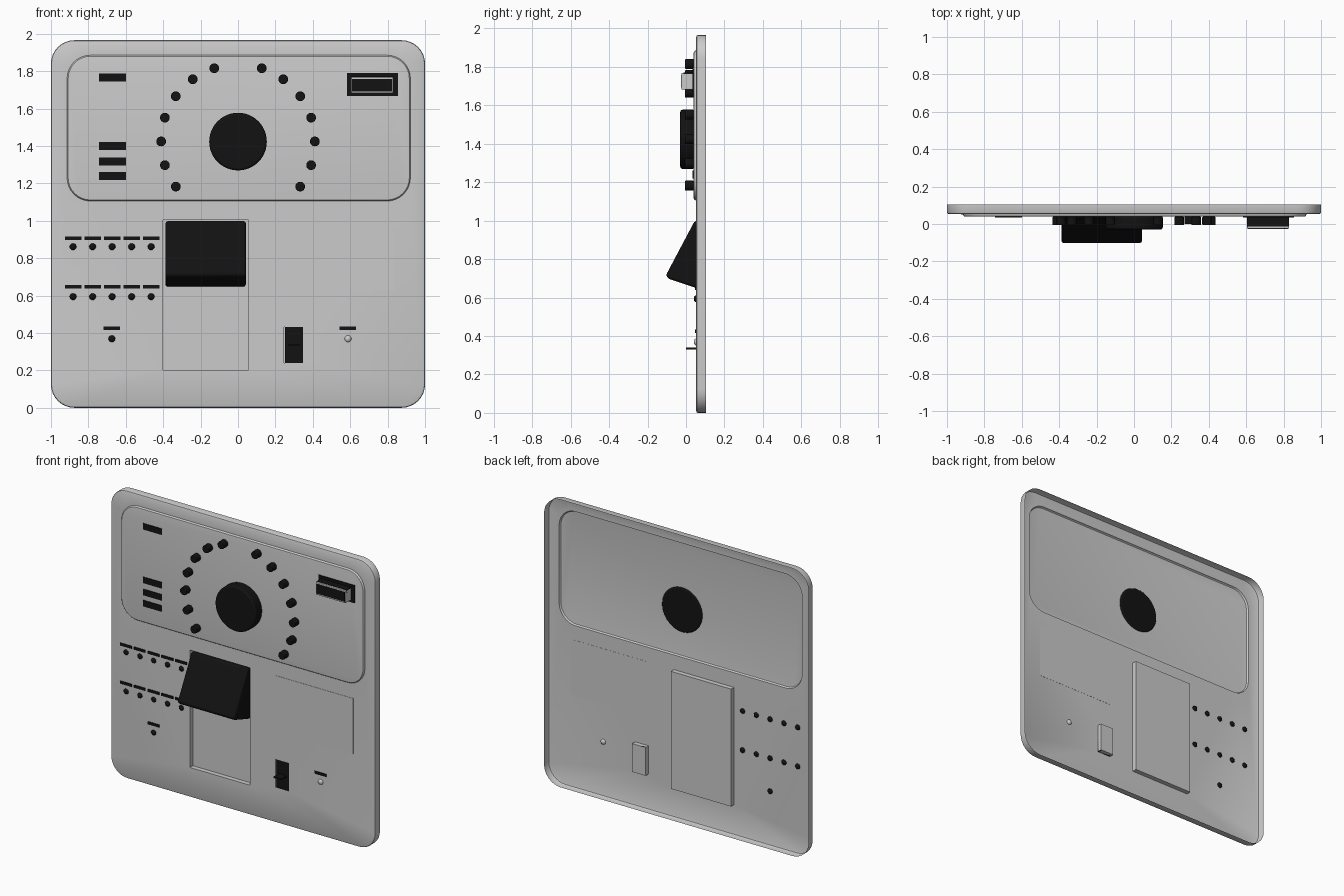
import bpy, bmesh
from math import pi, sin, cos, radians
from mathutils import Matrix

if "Cube" in bpy.data.objects:
    bpy.data.objects.remove(bpy.data.objects["Cube"])


def material(name, v):
    m = bpy.data.materials.new(name)
    m.diffuse_color = (v, v, v, 1)
    m.use_nodes = True
    m.node_tree.nodes["Principled BSDF"].inputs["Base Color"].default_value = m.diffuse_color
    return m


BLACK = material("black", 0.006)
SCREEN = material("screen_grey", 0.55)
GREY = material("light_grey", 0.8)
FRONT, PANEL = 0.053, 0.040  # y of the main face and of the raised panel


def finish(name, bm, mats=(), bevel=0, segs=3):
    me = bpy.data.meshes.new(name)
    bmesh.ops.recalc_face_normals(bm, faces=bm.faces)
    bm.to_mesh(me)
    bm.free()
    ob = bpy.data.objects.new(name, me)
    bpy.context.collection.objects.link(ob)
    for m in mats:
        me.materials.append(m)
    if bevel:
        mod = ob.modifiers.new("bevel", 'BEVEL')
        mod.width, mod.segments = bevel, segs
        mod.limit_method, mod.angle_limit = 'ANGLE', radians(30)
    bpy.ops.object.select_all(action='DESELECT')
    ob.select_set(True)
    bpy.context.view_layer.objects.active = ob
    bpy.ops.object.shade_smooth_by_angle(angle=radians(35))
    return ob


def box(name, x0, x1, y0, y1, z0, z1, mat, bevel=0):
    bm = bmesh.new()
    bmesh.ops.create_cube(bm, size=1, matrix=Matrix.LocRotScale(
        ((x0 + x1) / 2, (y0 + y1) / 2, (z0 + z1) / 2), None, (x1 - x0, y1 - y0, z1 - z0)))
    return finish(name, bm, [mat], bevel)


def knob(name, x, z, r, y0, y1, mat, bevel=0, n=24):
    bm = bmesh.new()
    bmesh.ops.create_cone(bm, cap_ends=True, segments=n, radius1=r, radius2=r, depth=y1 - y0,
                          matrix=Matrix.Translation((x, (y0 + y1) / 2, z)) @ Matrix.Rotation(pi / 2, 4, 'X'))
    return finish(name, bm, [mat], bevel)


def lamp(name, x, z, mat):
    bm = bmesh.new()
    bmesh.ops.create_uvsphere(bm, u_segments=16, v_segments=10, radius=0.018,
                              matrix=Matrix.LocRotScale((x, FRONT, z), None, (1, 0.7, 1)))
    return finish(name, bm, [mat])


def ring(bm, rect, r, y, inset=0):
    x0, x1, z0, z1 = rect
    x0, x1, z0, z1 = x0 + inset, x1 - inset, z0 + inset, z1 - inset
    if r == 0:
        pts = [(x1, z1), (x0, z1), (x0, z0), (x1, z0)]
    else:
        r -= inset
        pts = []
        for k, (cx, cz) in enumerate([(x1 - r, z1 - r), (x0 + r, z1 - r), (x0 + r, z0 + r), (x1 - r, z0 + r)]):
            for i in range(9):
                a = pi / 2 * (k + i / 8)
                pts.append((cx + r * cos(a), cz + r * sin(a)))
    return [bm.verts.new((x, y, z)) for x, z in pts]


def bridge(bm, rings):
    for a, b in zip(rings, rings[1:]):
        n = len(a)
        for i in range(n):
            j = (i + 1) % n
            bm.faces.new((a[i], a[j], b[j], b[i]))


# Housing: open-backed shell with raised panel and two pockets
bm = bmesh.new()
plate, panel = (-1, 1, 0, 1.965), (-0.914, 0.922, 1.105, 1.885)
cradle, slot = (-0.40, 0.055, 0.203, 1.005), (0.246, 0.348, 0.24, 0.433)
outer = [ring(bm, plate, 0.125, y, d) for y, d in ((0.104, 0), (0.062, 0), (0.056, 0.003), (FRONT, 0.01))]
raised = [ring(bm, panel, 0.125, y, d) for y, d in ((FRONT, 0), (0.045, 0.002), (0.041, 0.006), (PANEL, 0.012))]
pocket = [ring(bm, cradle, 0, y) for y in (FRONT, 0.085)]
hole = [ring(bm, slot, 0, y) for y in (FRONT, 0.085)]
for rings in (outer, raised, pocket, hole):
    bridge(bm, rings)
for rings in (raised, pocket, hole):
    bm.faces.new(rings[-1])
edges = []
for loop in (outer[-1], raised[0], pocket[0], hole[0]):
    edges += [bm.edges.get((loop[i - 1], loop[i])) for i in range(len(loop))]
bmesh.ops.triangle_fill(bm, use_beauty=True, use_dissolve=False, edges=edges, normal=(0, -1, 0))
finish("housing", bm, [GREY])

# Dial and the arc of indicator studs
knob("dial", 0, 1.423, 0.154, -0.03, 0.046, BLACK, 0.012, 48)
for i in range(7):
    a = radians(108 + 18 * i)
    for s, side in ((1, "left"), (-1, "right")):
        knob(f"stud_{side}_{i}", s * 0.411 * cos(a), 1.424 + 0.411 * sin(a), 0.026, -0.005, PANEL - 0.001, BLACK, 0.004)

# Label strips on the raised panel
for i, z in enumerate((1.765, 1.399, 1.316, 1.24)):
    box(f"panel_strip_{i}", -0.743, -0.60, PANEL - 0.005, PANEL - 0.001, z - 0.021, z + 0.021, BLACK)

# Rocker switch: black base, grey body, black top and front
box("rocker_base", 0.583, 0.856, PANEL - 0.006, PANEL - 0.001, 1.668, 1.789, BLACK)
box("rocker_body", 0.604, 0.83, -0.024, PANEL - 0.002, 1.682, 1.768, GREY, 0.004)
box("rocker_front", 0.610, 0.824, -0.026, -0.02, 1.692, 1.758, BLACK)
box("rocker_top", 0.604, 0.83, -0.014, PANEL - 0.003, 1.75, 1.77, BLACK)

# Handset wedge sitting in the cradle pocket
prof = [(0.083, 0.998), (0.045, 0.998), (-0.105, 0.715), (-0.09, 0.697), (0.053, 0.65), (0.083, 0.647)]
bm = bmesh.new()
ends = [[bm.verts.new((x, y, z)) for y, z in prof] for x in (-0.387, 0.042)]
bridge(bm, ends)
for e in ends:
    bm.faces.new(e)
finish("handset", bm, [BLACK], 0.014)


# Lamps with label strips above
def indicator(name, x, z_bar, z_lamp, mat):
    box(name + "_strip", x - 0.044, x + 0.044, FRONT - 0.006, FRONT - 0.001, z_bar - 0.009, z_bar + 0.009, BLACK)
    lamp(name + "_lamp", x, z_lamp, mat)


for i in range(5):
    x = -0.882 + 0.1043 * i
    indicator(f"upper_{i}", x, 0.907, 0.861, BLACK)
    indicator(f"lower_{i}", x, 0.647, 0.594, BLACK)
indicator("single_left", -0.674, 0.425, 0.369, BLACK)
indicator("single_right", 0.588, 0.425, 0.369, GREY)

# Display
box("display", 0.246, 0.834, FRONT - 0.002, FRONT + 0.001, 0.626, 1.005, SCREEN)

# Toggle: black insert and thin lever
box("toggle_insert", 0.252, 0.348, FRONT, 0.084, 0.24, 0.433, BLACK)
box("toggle_lever", 0.27, 0.328, 0.0, 0.06, 0.331, 0.341, BLACK)
